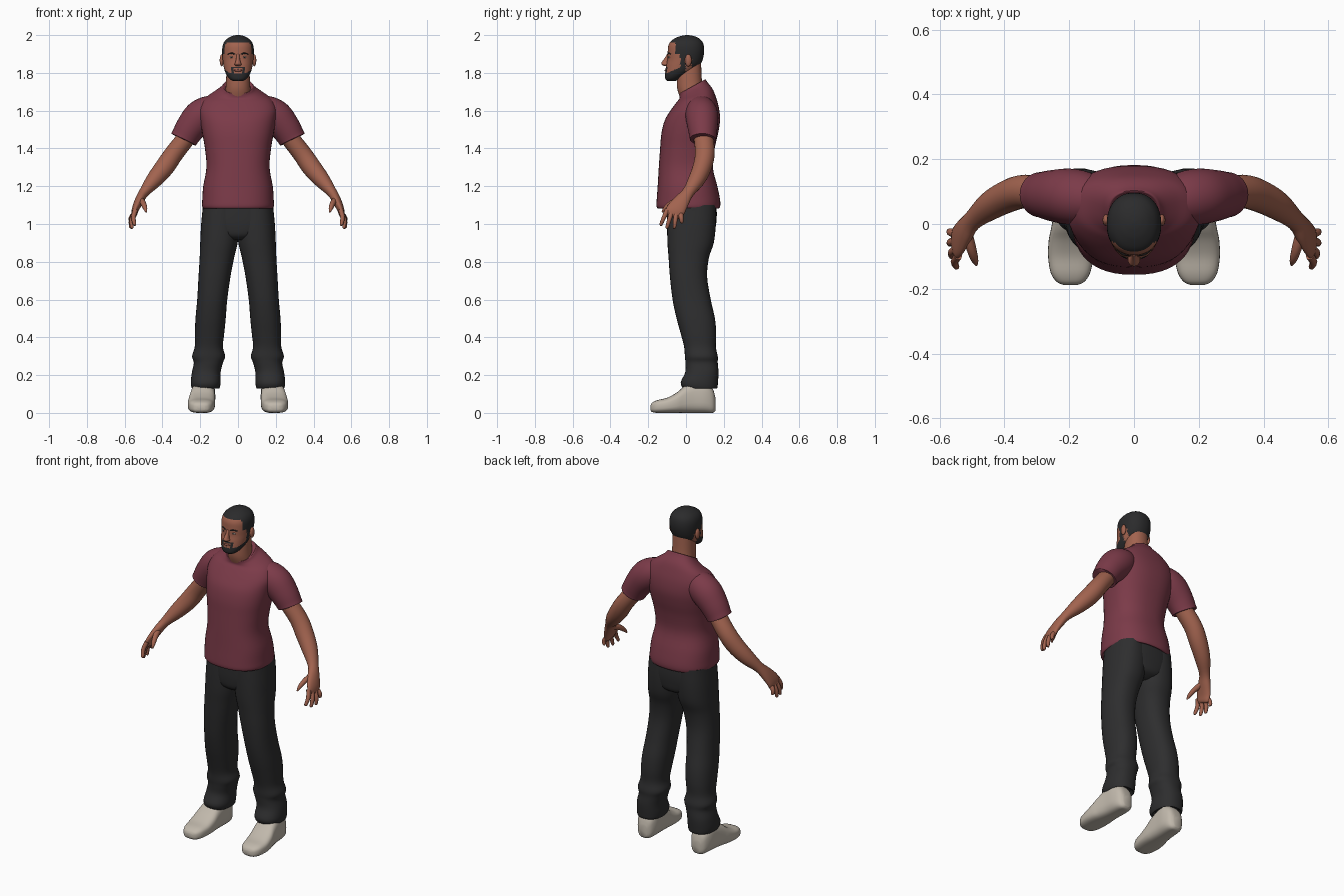
import bpy, bmesh, math
from mathutils import Vector, Matrix


def colour(name, r, g, b):
    m = bpy.data.materials.new(name)
    m.diffuse_color = (r, g, b, 1)
    return m


SKIN = colour("brown_skin", .36, .125, .078)
HAIR = colour("black_hair", .024, .024, .025)
SHIRT = colour("maroon_cloth", .20, .043, .066)
TROUSERS = colour("charcoal_cloth", .027, .027, .028)
SHOES = colour("light_grey_leather", .53, .48, .41)
LIPS = colour("lip_brown", .24, .08, .06)
EYES = colour("eye_white", .5, .45, .42)


def finish(name, bm, mats, mirror, rule=None):
    bmesh.ops.recalc_face_normals(bm, faces=bm.faces)
    if rule:
        for f in bm.faces:
            f.material_index = rule(f.calc_center_median())
    me = bpy.data.meshes.new(name)
    bm.to_mesh(me)
    bm.free()
    for m in mats:
        me.materials.append(m)
    ob = bpy.data.objects.new(name, me)
    bpy.context.collection.objects.link(ob)
    if mirror:
        ob.modifiers.new("mirror", 'MIRROR').merge_threshold = 1e-6
    bpy.ops.object.select_all(action='DESELECT')
    ob.select_set(True)
    bpy.context.view_layer.objects.active = ob
    bpy.ops.object.shade_smooth_by_angle(angle=math.radians(50))
    return ob


def smooth_keys(keys, steps):
    """Catmull-Rom interpolation of number tuples."""
    out = []
    for i in range(len(keys) - 1):
        a, b, c, d = (keys[max(0, min(len(keys) - 1, i + k))] for k in (-1, 0, 1, 2))
        for s in range(steps):
            t = s / steps
            out.append([.5 * (2 * q + (r - p) * t + (2 * p - 5 * q + 4 * r - w) * t * t
                        + (3 * q - p - 3 * r + w) * t ** 3) for p, q, r, w in zip(a, b, c, d)])
    return out + [list(keys[-1])]


def unit_ring(n, power):
    def sp(v):
        return math.copysign(abs(v) ** (2 / power), v)
    return [(sp(math.cos(2 * math.pi * i / n)), sp(math.sin(2 * math.pi * i / n))) for i in range(n)]


def bridge(rings):
    bm = bmesh.new()
    vs = [[bm.verts.new(p) for p in ring] for ring in rings]
    n = len(vs[0])
    for a, b in zip(vs, vs[1:]):
        for i in range(n):
            bm.faces.new((a[i], a[(i + 1) % n], b[(i + 1) % n], b[i]))
    bm.faces.new(vs[0])
    bm.faces.new(vs[-1])
    return bm


def loft(name, keys, mats, mirror=False, n=32, steps=4, power=2.2, along_y=False, rule=None):
    """Keys: (level, u min, u max, v min, v max, tilt); level is z, or y when along_y."""
    rings = []
    for w, u0, u1, v0, v1, tilt in smooth_keys([(*k, 0)[:6] for k in keys], steps):
        ring = []
        for a, b in unit_ring(n, power):
            u, v = (u0 + u1) / 2 + a * (u1 - u0) / 2, (v0 + v1) / 2 + b * (v1 - v0) / 2
            ring.append((u, w, max(v, 0)) if along_y else (u, v, w + tilt * b * (v1 - v0) / 2))
        rings.append(ring)
    return finish(name, bridge(rings), mats, mirror, rule)


def sym(keys):
    """Rows (z, half width, y min, y max, tilt) to centred loft keys."""
    return [(k[0], -k[1], *k[1:]) for k in keys]


def tube(name, keys, mat, n=20, steps=4, power=2):
    """Keys: (x, y, z, thickness radius, depth radius) along a limb, mirrored."""
    ks = smooth_keys(keys, steps)
    pts = [Vector(k[:3]) for k in ks]
    rings = []
    for i, k in enumerate(ks):
        t = (pts[min(i + 1, len(ks) - 1)] - pts[max(i - 1, 0)]).normalized()
        b = Vector((0, 1, 0))
        b = (b - t * b.dot(t)).normalized()
        a = t.cross(b)
        rings.append([pts[i] + a * (c * k[3]) + b * (s * k[4]) for c, s in unit_ring(n, power)])
    return finish(name, bridge(rings), [mat], True)


def ball(name, centre, radii, mat, mirror=True):
    bm = bmesh.new()
    bmesh.ops.create_uvsphere(bm, u_segments=16, v_segments=10, radius=1,
                              matrix=Matrix.Translation(centre) @ Matrix.Diagonal((*radii, 1)))
    return finish(name, bm, [mat], mirror)


# Shirt body, with a collar that slopes down to the front
loft("shirt_body", sym([
    (1.10, .165, -.13, .15), (1.083, .182, -.148, .172), (1.095, .19, -.156, .181),
    (1.13, .189, -.155, .18), (1.2, .184, -.15, .166), (1.3, .167, -.144, .142),
    (1.4, .175, -.137, .152), (1.48, .189, -.13, .17), (1.55, .2, -.112, .18),
    (1.61, .205, -.08, .174, .05), (1.66, .18, -.05, .157, .15), (1.69, .135, -.035, .14, .3),
    (1.713, .094, -.034, .115, .48), (1.728, .08, -.036, .103, .55), (1.724, .072, -.03, .096, .55)]),
    [SHIRT], n=48, power=2.4)

# Sleeves
tube("sleeve", [(.11, .075, 1.605, .075, .07), (.16, .08, 1.592, .085, .084), (.205, .085, 1.562, .089, .086),
                (.25, .088, 1.51, .08, .079), (.28, .09, 1.462, .073, .071),
                (.288, .09, 1.447, .071, .069), (.284, .09, 1.455, .058, .057)], SHIRT, n=32)

# Bare arms running into the palms
tube("arm", [(.25, .09, 1.485, .048, .052), (.335, .1, 1.378, .05, .052), (.388, .086, 1.302, .051, .05),
             (.445, .055, 1.232, .043, .044), (.497, .012, 1.168, .027, .032),
             (.522, -.02, 1.125, .024, .041), (.543, -.052, 1.078, .019, .05),
             (.55, -.066, 1.048, .014, .046), (.552, -.07, 1.038, .006, .035)], SKIN, n=24)

# Four fingers and a thumb
for i, tip in enumerate([(.548, -.135, .992), (.563, -.102, .976), (.568, -.062, .976), (.567, -.022, 1.005)]):
    f = i / 3
    base = Vector((.543 + .008 * f, -.098 + .07 * f, 1.075 - .022 * f))
    tip = Vector(tip)
    mid = base.lerp(tip, .5) + Vector((.008, 0, .002))
    end = base.lerp(tip, .93)
    tube(f"finger_{i + 1}", [(*base, .013, .014), (*mid, .012, .012), (*end, .009, .009), (*tip, .003, .003)],
         SKIN, n=10, steps=3)
tube("thumb", [(.517, -.025, 1.13, .018, .018), (.502, -.075, 1.11, .015, .016),
               (.492, -.108, 1.085, .012, .012), (.486, -.126, 1.062, .004, .004)], SKIN, n=10, steps=3)

# Trousers: seat and legs with rumpled cuffs
loft("trouser_seat", sym([(.915, .05, -.06, .1), (.94, .12, -.09, .145), (.99, .18, -.099, .158),
                          (1.05, .189, -.101, .163), (1.12, .183, -.1, .16)]), [TROUSERS], n=40, power=2.5)
loft("trouser_leg", [
    (.15, .115, .23, .01, .14), (.128, .1, .243, -.012, .163), (.16, .092, .25, -.028, .169),
    (.215, .092, .244, -.004, .172), (.265, .08, .234, -.003, .168), (.3, .068, .243, -.006, .168),
    (.35, .08, .229, -.01, .158), (.42, .073, .228, -.028, .16), (.5, .065, .225, -.05, .153),
    (.6, .057, .216, -.071, .131), (.72, .04, .209, -.085, .112), (.82, .021, .203, -.092, .121),
    (.9, .002, .2, -.098, .147), (1.0, -.008, .195, -.1, .158), (1.1, -.005, .185, -.098, .158)],
    [TROUSERS], mirror=True, power=2.3)

# Shoes, lofted from toe to heel with flat soles
loft("shoe", [(y, c - h, c + h, z0, z1) for y, c, h, z0, z1 in [
    (-.188, .196, .022, .014, .04), (-.178, .196, .043, .004, .055), (-.15, .196, .061, 0, .068),
    (-.1, .195, .07, 0, .08), (-.05, .192, .071, 0, .107), (-.01, .188, .067, 0, .14),
    (.04, .184, .063, 0, .165), (.1, .181, .06, 0, .165), (.14, .18, .046, 0, .13), (.156, .18, .024, .012, .08)]],
    [SHOES], mirror=True, power=3, along_y=True)

# Neck
loft("neck", sym([(1.66, .069, -.028, .098), (1.71, .066, -.045, .093),
                  (1.76, .063, -.048, .084), (1.85, .06, -.045, .08)]), [SKIN])


# Head, with cropped hair and a chin-strap beard chosen by position
def head_rule(c):
    x, y, z = abs(c.x), c.y, c.z
    hair = (z > 1.962 or (z > 1.9 and y > -.056) or (z > 1.87 and y > -.03)
            or (y > .03 and z > 1.828) or (z > 1.825 and -.03 < y < -.005))
    beard = y < -.002 and z < 1.8 + .4 * (y + .1)
    moustache = y < -.07 and x < .034 and 1.823 < z < 1.832
    goatee = y < -.07 and .024 < x < .036 and z < 1.832
    return 1 if hair or beard or moustache or goatee else 0


loft("head", sym([
    (1.757, .026, -.1, -.055), (1.767, .043, -.109, -.035), (1.785, .058, -.111, -.005),
    (1.81, .07, -.109, .04), (1.84, .077, -.105, .073), (1.87, .081, -.099, .088),
    (1.91, .084, -.097, .096), (1.945, .081, -.093, .094), (1.97, .069, -.078, .083),
    (1.988, .047, -.048, .06), (1.997, .025, -.02, .034), (2.0, .006, 0, .012)]),
    [SKIN, HAIR], n=64, steps=8, rule=head_rule)

# Face features
loft("nose", sym([(1.836, .01, -.116, -.09), (1.845, .019, -.129, -.09), (1.856, .014, -.129, -.09),
                  (1.88, .009, -.112, -.088), (1.9, .007, -.1, -.086)]), [SKIN], n=16)
ball("lips", (0, -.107, 1.813), (.021, .006, .0065), LIPS, mirror=False)
ball("eye", (.032, -.087, 1.883), (.013, .008, .005), EYES)
ball("iris", (.032, -.0915, 1.883), (.005, .005, .0048), HAIR)
ball("ear", (.086, .012, 1.866), (.011, .018, .032), SKIN)
tube("eyebrow", [(.014, -.096, 1.898, .003, .003), (.033, -.092, 1.904, .004, .004),
                 (.054, -.078, 1.899, .002, .003)], HAIR, n=8, steps=3)
